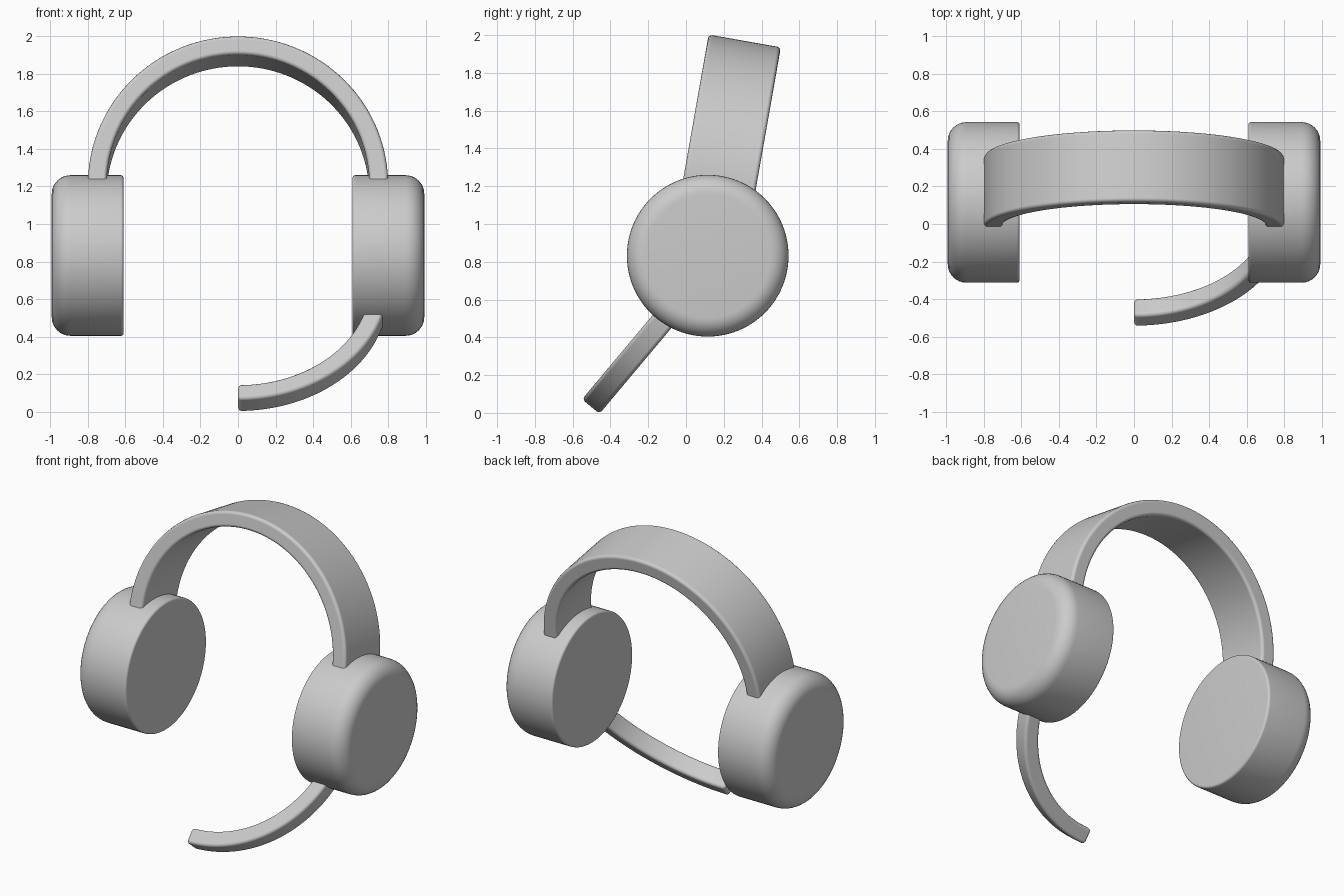
import bpy, bmesh
from math import pi, sin, cos, radians

if "Cube" in bpy.data.objects:
    bpy.data.objects.remove(bpy.data.objects["Cube"])


def make_object(name, bm):
    bmesh.ops.remove_doubles(bm, verts=bm.verts, dist=1e-5)
    bmesh.ops.recalc_face_normals(bm, faces=bm.faces)
    mesh = bpy.data.meshes.new(name)
    bm.to_mesh(mesh)
    bm.free()
    ob = bpy.data.objects.new(name, mesh)
    bpy.context.collection.objects.link(ob)
    bpy.ops.object.select_all(action='DESELECT')
    ob.select_set(True)
    bpy.context.view_layer.objects.active = ob
    return ob


def arc_strip(name, r_in, r_out, width, start, end, steps, tilt, loc):
    """Rectangular section swept along an arc in a tilted plane."""
    bm = bmesh.new()
    rings = []
    for i in range(steps + 1):
        a = radians(start + (end - start) * i / steps)
        rings.append([bm.verts.new((r * cos(a), y, r * sin(a))) for r, y in
                      ((r_in, 0), (r_out, 0), (r_out, width), (r_in, width))])
    for p, q in zip(rings, rings[1:]):
        for k in range(4):
            n = (k + 1) % 4
            bm.faces.new((p[k], p[n], q[n], q[k]))
    bm.faces.new(rings[0])
    bm.faces.new(rings[-1])
    ob = make_object(name, bm)
    ob.rotation_euler.x = radians(tilt)
    ob.location = loc
    bpy.ops.object.shade_smooth()
    bev = ob.modifiers.new("soft_edges", 'BEVEL')
    bev.width, bev.segments = 0.02, 3
    bev.limit_method, bev.angle_limit = 'ANGLE', radians(40)
    bev.harden_normals = True
    return ob


def ear_cup(name, side):
    """Lathed disc along x: broad round on the outside, small round inside."""
    x_in, x_out, radius = 0.61, 0.993, 0.428
    profile = [(x_in, 0)]
    for x, b, a0 in ((x_in + 0.015, 0.015, 180), (x_out - 0.1, 0.1, 90)):
        for i in range(9):
            a = radians(a0 - 90 * i / 8)
            profile.append((x + b * cos(a), radius - b + b * sin(a)))
    profile.append((x_out, 0))
    bm = bmesh.new()
    vs = [bm.verts.new((side * x, 0, r)) for x, r in profile]
    es = [bm.edges.new(pair) for pair in zip(vs, vs[1:])]
    bmesh.ops.spin(bm, geom=vs + es, cent=(0, 0, 0), axis=(1, 0, 0),
                   angle=2 * pi, steps=96, use_duplicate=False)
    ob = make_object(name, bm)
    ob.location = (0, 0.115, 0.832)
    bpy.ops.object.shade_smooth_by_angle(angle=radians(35))
    return ob


# Ear cups
ear_cup("ear_cup_right", 1)
ear_cup("ear_cup_left", -1)

# Headband leaning back
arc_strip("headband", 0.7, 0.8, 0.388, 0, 180, 96, -10, (0, -0.019, 1.215))

# Microphone boom sweeping forward and down
arc_strip("microphone_boom", 0.7, 0.8, 0.12, -90, 0, 48, -40, (0, -0.036, 0.685))
